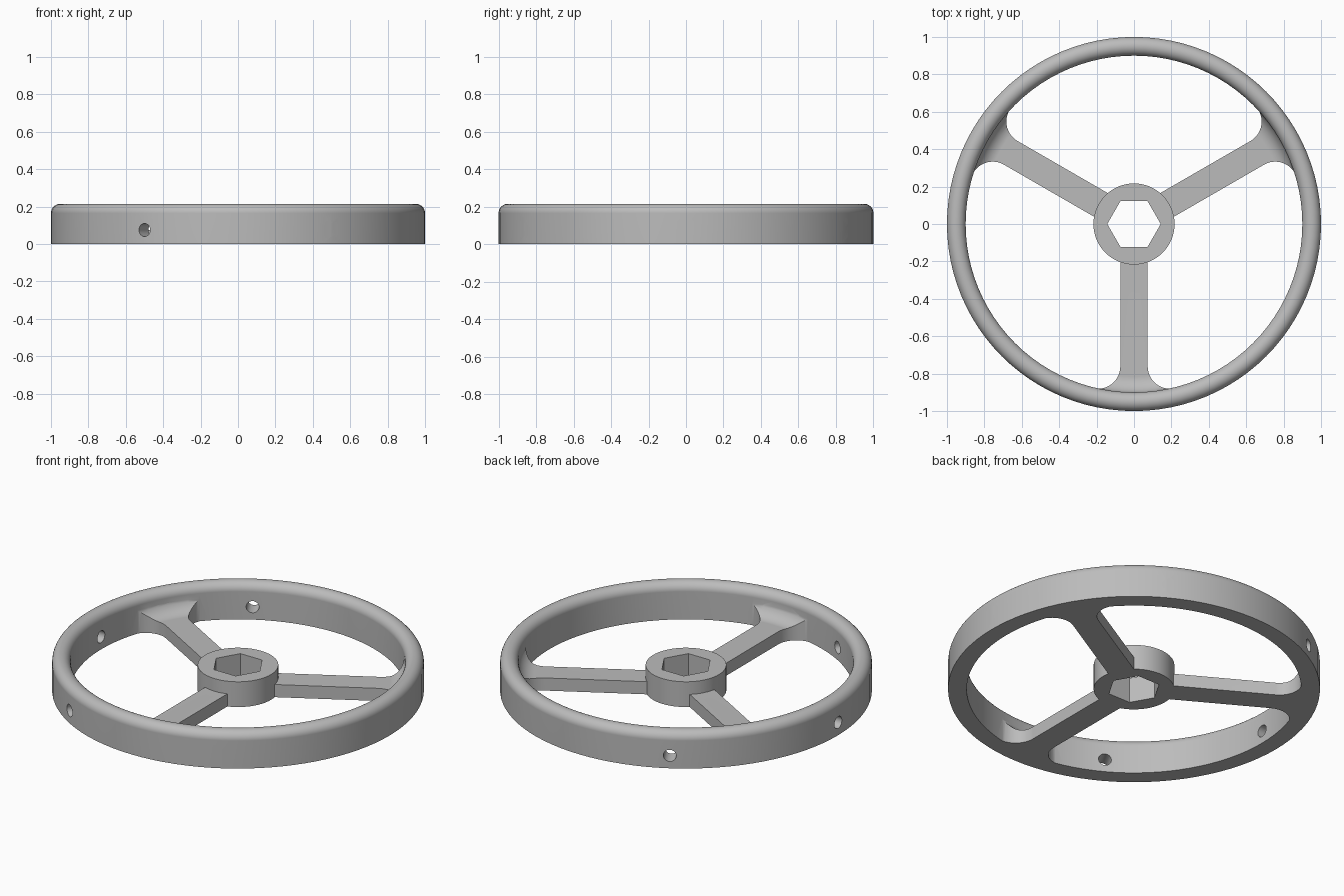
import bpy, bmesh
from math import sin, cos, pi, sqrt, atan2, radians
from mathutils import Matrix, Vector

cube = bpy.data.objects.get("Cube")
if cube:
    bpy.data.objects.remove(cube, do_unlink=True)

SEGMENTS = 96
HEIGHT, INNER, TUBE = 0.215, 0.9, 0.05
SPOKE_TOP, SPOKE_HALF, FLARE = 0.075, 0.073, 0.12
HUB_R, HUB_TOP, HEX_R = 0.217, 0.15, 0.143

grey = bpy.data.materials.new("plain grey")
grey.use_nodes = True
grey.diffuse_color = (0.5, 0.5, 0.5, 1)
grey.node_tree.nodes["Principled BSDF"].inputs["Base Color"].default_value = grey.diffuse_color


def finish(bm, name):
    bmesh.ops.recalc_face_normals(bm, faces=bm.faces)
    mesh = bpy.data.meshes.new(name)
    bm.to_mesh(mesh)
    bm.free()
    mesh.materials.append(grey)
    obj = bpy.data.objects.new(name, mesh)
    bpy.context.collection.objects.link(obj)
    return obj


def arc(cx, cy, r, start, end, steps):
    angles = [start + (end - start) * i / steps for i in range(steps + 1)]
    return [(cx + r * cos(a), cy + r * sin(a)) for a in angles]


def revolve(name, profile):
    """Turn a closed (radius, height) profile around the z axis."""
    bm = bmesh.new()
    rings = []
    for s in range(SEGMENTS):
        a = 2 * pi * s / SEGMENTS
        rings.append([bm.verts.new((r * cos(a), r * sin(a), z)) for r, z in profile])
    n = len(profile)
    for s in range(SEGMENTS):
        a, b = rings[s], rings[(s + 1) % SEGMENTS]
        for i in range(n):
            j = (i + 1) % n
            bm.faces.new((a[i], b[i], b[j], a[j]))
    return finish(bm, name)


def prism(name, outline, z0, z1, matrix=Matrix()):
    """Extrude a flat outline between two heights."""
    bm = bmesh.new()
    base = bm.faces.new([bm.verts.new((x, y, z0)) for x, y in outline])
    ext = bmesh.ops.extrude_face_region(bm, geom=[base])["geom"]
    bmesh.ops.translate(bm, vec=(0, 0, z1 - z0),
                        verts=[v for v in ext if isinstance(v, bmesh.types.BMVert)])
    bm.transform(matrix)
    return finish(bm, name)


def combine(obj, other, operation, keep=False):
    """Apply a boolean and remove the helper."""
    mod = obj.modifiers.new(operation.lower(), "BOOLEAN")
    mod.object, mod.operation, mod.solver = other, operation, "EXACT"
    with bpy.context.temp_override(object=obj, active_object=obj):
        bpy.ops.object.modifier_apply(modifier=mod.name)
    if not keep:
        bpy.data.objects.remove(other, do_unlink=True)


# Rim with a fully rounded top
shoulder = HEIGHT - TUBE
wheel = revolve("handwheel", [(INNER, 0), (1, 0)]
                + arc(INNER + TUBE, shoulder, TUBE, 0, pi, 16))

# Envelope that sweeps the spoke tops up into the rim
wall = INNER + 0.005
sweep = shoulder - SPOKE_TOP
envelope = revolve("spoke_envelope",
                   [(0.1, 0), (0.95, 0), (0.95, shoulder)]
                   + arc(wall - sweep, shoulder, sweep, 0, -pi / 2, 10)
                   + [(0.1, SPOKE_TOP)])

# Spoke outline along +x, flaring where it meets the rim
cy = SPOKE_HALF + FLARE
cx = sqrt((wall - FLARE) ** 2 - cy ** 2)
flare = arc(cx, cy, FLARE, -pi / 2, atan2(cy, cx), 12)
tip = Vector(flare[-1]) * (0.94 / wall)
side = [(0.18, SPOKE_HALF)] + flare + [tuple(tip)]
outline = side + [(x, -y) for x, y in reversed(side)]

# Three spokes
for angle in (-90, 30, 150):
    spoke = prism("spoke", outline, -0.1, 0.4, Matrix.Rotation(radians(angle), 4, "Z"))
    combine(spoke, envelope, "INTERSECT", keep=True)
    combine(wheel, spoke, "UNION")
bpy.data.objects.remove(envelope, do_unlink=True)

# Hub with a hexagonal socket
hub = prism("hub", arc(0, 0, HUB_R, 0, 2 * pi, 64)[:-1], 0, HUB_TOP)
combine(wheel, hub, "UNION")
socket = prism("socket_cutter", arc(0, 0, HEX_R, 0, 2 * pi, 6)[:-1], -0.1, 0.4)
combine(wheel, socket, "DIFFERENCE")

# Six radial holes through the rim
for i in range(6):
    place = (Matrix.Rotation(i * pi / 3, 4, "Z") @ Matrix.Translation((0, 0, 0.075))
             @ Matrix.Rotation(pi / 2, 4, "Y"))
    hole = prism("hole_cutter", arc(0, 0, 0.035, 0, 2 * pi, 24)[:-1], 0.8, 1.1, place)
    combine(wheel, hole, "DIFFERENCE")

# Smooth curves, crisp edges
bpy.ops.object.select_all(action="DESELECT")
wheel.select_set(True)
bpy.context.view_layer.objects.active = wheel
bpy.ops.object.shade_smooth_by_angle(angle=radians(30))
weighted = wheel.modifiers.new("weighted normals", "WEIGHTED_NORMAL")
weighted.keep_sharp = True
